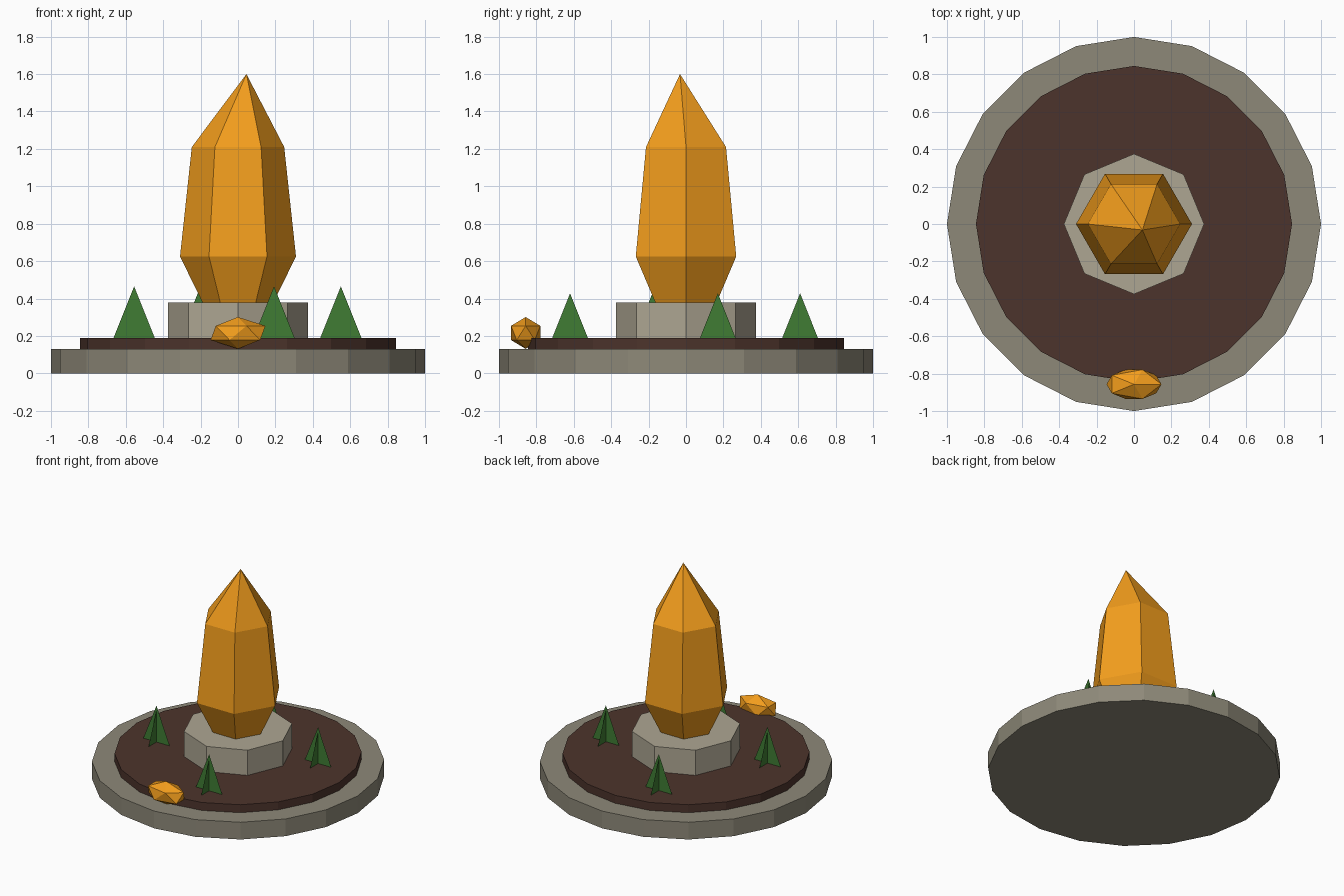
import bpy, bmesh
from math import cos, sin, tau

if "Cube" in bpy.data.objects:
    bpy.data.objects.remove(bpy.data.objects["Cube"])


def material(name, rgb):
    m = bpy.data.materials.new(name)
    m.diffuse_color = (*rgb, 1)
    m.use_nodes = True
    m.node_tree.nodes["Principled BSDF"].inputs["Base Color"].default_value = m.diffuse_color
    return m


STONE = material("stone", (0.27, 0.25, 0.19))
PALE = material("pale_stone", (0.42, 0.38, 0.29))
SOIL = material("soil", (0.073, 0.034, 0.025))
AMBER = material("amber", (0.90, 0.34, 0.012))
GREEN = material("green", (0.05, 0.20, 0.033))


def finish(name, bm, mat, closed=True):
    if closed:
        bmesh.ops.recalc_face_normals(bm, faces=bm.faces)
    me = bpy.data.meshes.new(name)
    bm.to_mesh(me)
    bm.free()
    me.materials.append(mat)
    ob = bpy.data.objects.new(name, me)
    bpy.context.collection.objects.link(ob)
    return ob


def stack(name, sides, rings, mat, apex=None):
    """Skin a stack of (radius, z) polygons, capped or drawn to an apex."""
    bm = bmesh.new()
    loops = [[bm.verts.new((r * cos(tau * i / sides), r * sin(tau * i / sides), z))
              for i in range(sides)] for r, z in rings]
    for a, b in zip(loops, loops[1:]):
        for i in range(sides):
            j = (i + 1) % sides
            bm.faces.new((a[i], a[j], b[j], b[i]))
    bm.faces.new(loops[0][::-1])
    top = loops[-1]
    if apex:
        tip = bm.verts.new(apex)
        for i in range(sides):
            bm.faces.new((top[i], top[(i + 1) % sides], tip))
    else:
        bm.faces.new(top)
    return finish(name, bm, mat)


# Round base, soil bed and octagonal pedestal
stack("base", 20, [(1.0, 0), (1.0, 0.13)], STONE)
stack("soil_bed", 20, [(0.845, 0.13), (0.845, 0.19)], SOIL)
stack("pedestal", 8, [(0.375, 0.19), (0.375, 0.38)], PALE)

# Hexagonal crystal with an off-centre tip
stack("crystal", 6, [(0.19, 0.38), (0.31, 0.625), (0.247, 1.21)], AMBER,
      apex=(0.045, -0.032, 1.6))

# Small nugget on the front rim
bm = bmesh.new()
bmesh.ops.create_icosphere(bm, subdivisions=1, radius=1)
bmesh.ops.scale(bm, vec=(0.164, 0.092, 0.085), verts=bm.verts)
bmesh.ops.translate(bm, vec=(0, -0.857, 0.216), verts=bm.verts)
finish("nugget", bm, AMBER)

# Shrubs: two crossed flat triangles each
for n, (x, y) in enumerate([(0.55, 0.17), (-0.20, 0.61), (-0.555, -0.18), (0.193, -0.62)], 1):
    bm = bmesh.new()
    for dx, dy, top in ((0.11, 0, 0.465), (0, 0.095, 0.428)):
        bm.faces.new([bm.verts.new(p) for p in
                      ((x - dx, y + dy, 0.19), (x + dx, y - dy, 0.19), (x, y, top))])
    finish(f"shrub_{n}", bm, GREEN, closed=False)
